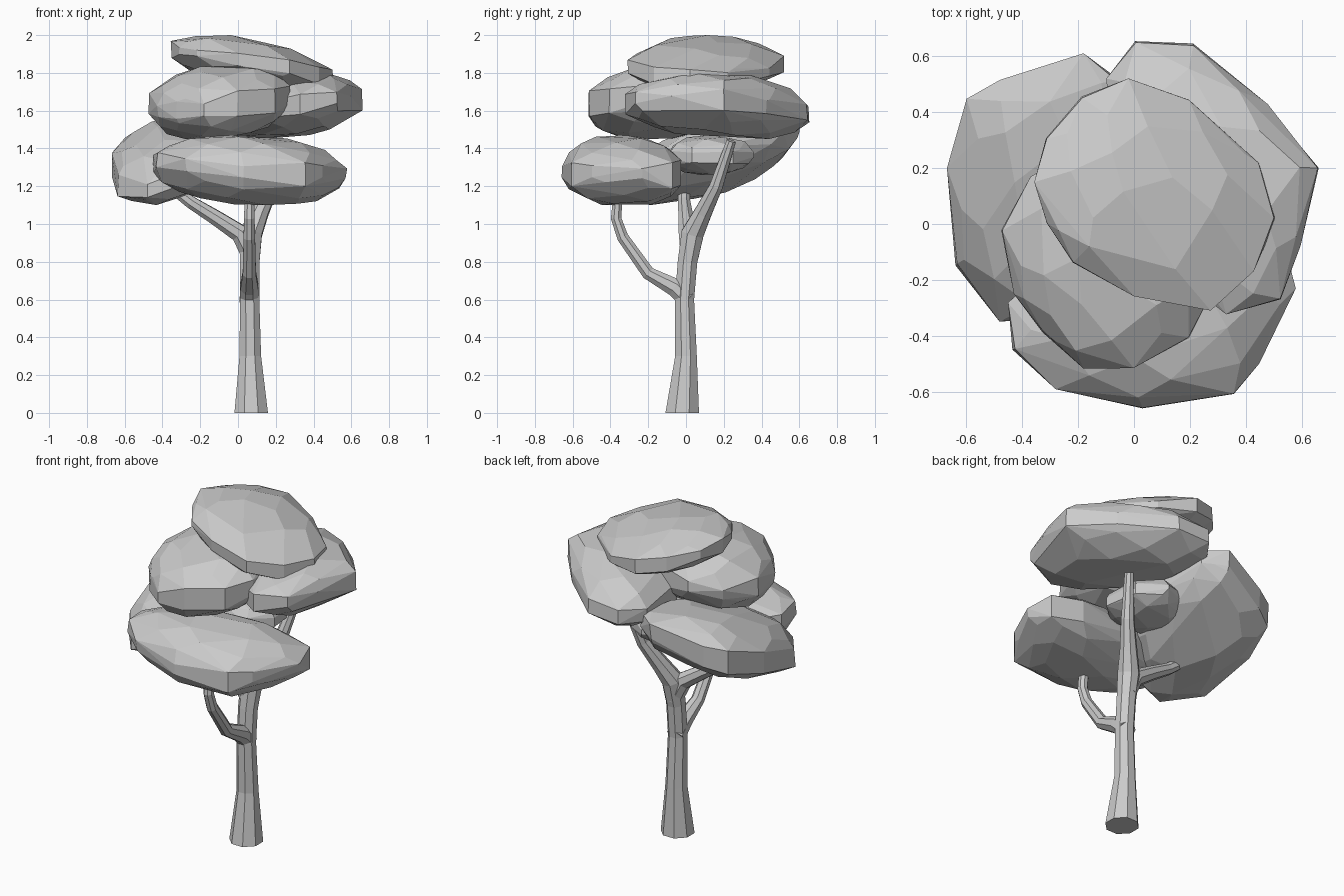
import bpy, bmesh, math, random
from mathutils import Vector

cube = bpy.data.objects.get("Cube")
if cube:
    bpy.data.objects.remove(cube, do_unlink=True)

grey = bpy.data.materials.new("plain grey")
grey.use_nodes = True
grey.diffuse_color = (0.6, 0.6, 0.6, 1)
grey.node_tree.nodes["Principled BSDF"].inputs["Base Color"].default_value = (0.6, 0.6, 0.6, 1)


def finish(name, bm):
    bmesh.ops.recalc_face_normals(bm, faces=bm.faces)
    mesh = bpy.data.meshes.new(name)
    bm.to_mesh(mesh)
    bm.free()
    mesh.materials.append(grey)
    obj = bpy.data.objects.new(name, mesh)
    bpy.context.collection.objects.link(obj)


def limb(name, path, sides=8):
    """Faceted tube through (x, y, z, radius) points."""
    bm = bmesh.new()
    pts = [Vector(p[:3]) for p in path]
    rings = []
    for i, p in enumerate(pts):
        tangent = (pts[min(i + 1, len(pts) - 1)] - pts[max(i - 1, 0)]).normalized()
        if p.z == 0:
            tangent = Vector((0, 0, 1))
        # keep rings aligned by using one reference direction
        u = Vector((1, 0, 0))
        u = (u - tangent * u.dot(tangent)).normalized()
        v = tangent.cross(u)
        ring = []
        for k in range(sides):
            a = math.tau * (k + 0.5) / sides
            ring.append(bm.verts.new(p + (u * math.cos(a) + v * math.sin(a)) * path[i][3]))
        rings.append(ring)
    for a, b in zip(rings, rings[1:]):
        for k in range(sides):
            n = (k + 1) % sides
            bm.faces.new((a[k], a[n], b[n], b[k]))
    bm.faces.new(rings[0])
    bm.faces.new(rings[-1])
    finish(name, bm)


def foliage(name, outline, low, high, lean_x=0, lean_y=0, power=2.4, count=64, seed=1):
    """Faceted convex clump over a plan outline; lean is the slope of its mid plane."""
    rng = random.Random(seed)
    rim = [Vector((x, y, 0)) for x, y in outline]
    n = len(rim)
    mid = sum(rim, Vector()) / n
    half = (high - low) / 2
    # thick rim
    pts = []
    for p in rim:
        for side in (-1, 1):
            q = mid.lerp(p, rng.uniform(0.97, 1))
            q.z = side * rng.uniform(0.05, 0.4) * half
            pts.append(q)
    # domed upper and lower sides
    for i in range(count):
        h = 1 - 2 * (i + 0.5) / count
        t = (i * 0.618034 % 1) * n + rng.uniform(-0.25, 0.25)
        k = math.floor(t)
        edge = rim[k % n].lerp(rim[(k + 1) % n], t - k)
        spread = (1 - abs(h) ** power) ** (1 / power) * rng.uniform(0.95, 1)
        p = mid.lerp(edge, spread)
        p.z = h * half * rng.uniform(0.94, 1.02)
        pts.append(p)
    for p in pts:
        p.z += lean_x * (p.x - mid.x) + lean_y * (p.y - mid.y)
    bottom, top = min(p.z for p in pts), max(p.z for p in pts)
    bm = bmesh.new()
    for p in pts:
        p.z = low + (p.z - bottom) / (top - bottom) * (high - low)
        bm.verts.new(p)
    bmesh.ops.convex_hull(bm, input=bm.verts)
    inner = [v for v in bm.verts if not v.link_faces]
    bmesh.ops.delete(bm, geom=inner, context='VERTS')
    # merge nearly flat neighbours into larger facets
    bmesh.ops.dissolve_limit(bm, angle_limit=math.radians(8), verts=bm.verts, edges=bm.edges)
    finish(name, bm)


# Trunk, running into the rear branch
limb("trunk", [(0.07, -0.02, 0, 0.096), (0.065, 0, 0.3, 0.062), (0.062, -0.008, 0.6, 0.055),
               (0.062, 0.008, 0.8, 0.056), (0.068, 0.035, 0.95, 0.064), (0.115, 0.09, 1.06, 0.05),
               (0.18, 0.16, 1.2, 0.038), (0.235, 0.24, 1.44, 0.027)])
# Side branches
limb("right_branch", [(0.07, 0.02, 0.83, 0.052), (0.01, 0.01, 0.95, 0.052), (-0.12, 0, 1.035, 0.042),
                      (-0.25, -0.01, 1.115, 0.035), (-0.36, -0.01, 1.2, 0.031),
                      (-0.46, -0.01, 1.29, 0.028)])
limb("front_branch", [(0.06, 0.01, 0.6, 0.055), (0.06, -0.06, 0.665, 0.052), (0.06, -0.2, 0.74, 0.038),
                      (0.06, -0.335, 0.93, 0.033), (0.06, -0.37, 1.03, 0.03), (0.06, -0.36, 1.16, 0.027)])

# Foliage clumps
foliage("front_low_foliage",
        [(-0.46, -0.28), (-0.44, -0.45), (-0.28, -0.59), (0.03, -0.66), (0.36, -0.61), (0.45, -0.5),
         (0.58, -0.23), (0.54, -0.07), (0.35, -0.02), (0, -0.05), (-0.3, -0.14)],
        1.1, 1.47, lean_x=-0.06, seed=3)
foliage("right_low_foliage",
        [(-0.67, 0.2), (-0.64, -0.15), (-0.48, -0.35), (-0.3, -0.34), (-0.1, -0.12), (0.01, 0.2),
         (-0.05, 0.52), (-0.18, 0.61), (-0.48, 0.52), (-0.6, 0.45)],
        1.1, 1.59, lean_x=0.25, lean_y=0.35, seed=5)
foliage("inner_foliage",
        [(-0.22, 0.1), (-0.12, -0.08), (0.1, -0.1), (0.23, 0.03), (0.2, 0.25), (0.05, 0.36), (-0.13, 0.3)],
        1.26, 1.47, count=40, seed=7)
foliage("front_high_foliage",
        [(-0.48, -0.02), (-0.43, -0.25), (-0.33, -0.39), (-0.18, -0.52), (0, -0.52), (0.2, -0.41),
         (0.28, -0.25), (0.25, 0.03), (0.05, 0.24), (-0.2, 0.27), (-0.37, 0.17)],
        1.45, 1.84, lean_x=0.08, lean_y=0.06, seed=9)
foliage("left_high_foliage",
        [(-0.1, 0.52), (0, 0.66), (0.21, 0.65), (0.48, 0.43), (0.66, 0.2), (0.6, -0.08),
         (0.53, -0.28), (0.33, -0.33), (0.1, -0.15), (-0.07, 0.2)],
        1.45, 1.8, lean_x=0.12, lean_y=-0.02, seed=11)
foliage("top_foliage",
        [(-0.36, 0.15), (-0.32, 0), (-0.22, -0.14), (0, -0.26), (0.28, -0.32), (0.43, -0.17),
         (0.51, 0.02), (0.45, 0.22), (0.2, 0.45), (-0.02, 0.52), (-0.19, 0.46), (-0.32, 0.31)],
        1.69, 2, lean_x=-0.2, lean_y=-0.03, power=2.1, seed=13)
